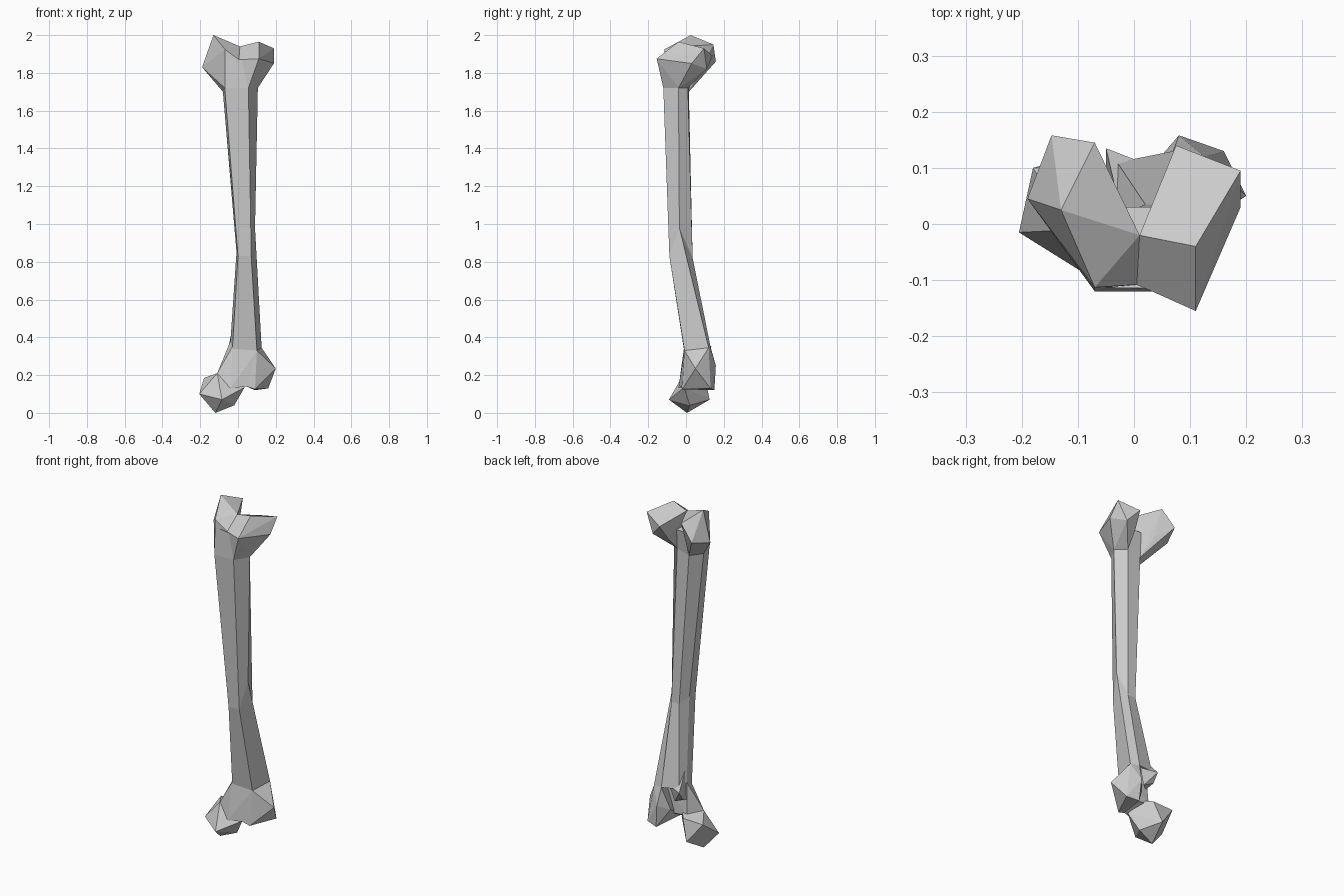
import bpy, bmesh

cube = bpy.data.objects.get("Cube")
if cube:
    bpy.data.objects.remove(cube, do_unlink=True)

# Single bone grey
grey = bpy.data.materials.new("bone_grey")
grey.use_nodes = True
colour = (0.6, 0.6, 0.6, 1)
grey.diffuse_color = colour
grey.node_tree.nodes["Principled BSDF"].inputs["Base Color"].default_value = colour


def finish(name, bm):
    bmesh.ops.recalc_face_normals(bm, faces=bm.faces)
    mesh = bpy.data.meshes.new(name)
    bm.to_mesh(mesh)
    bm.free()
    mesh.materials.append(grey)
    obj = bpy.data.objects.new(name, mesh)
    bpy.context.collection.objects.link(obj)
    return obj


def loft(name, rings):
    """Faceted tube through rings of matching points."""
    bm = bmesh.new()
    loops = [[bm.verts.new(p) for p in ring] for ring in rings]
    for a, b in zip(loops, loops[1:]):
        n = len(a)
        for i in range(n):
            j = (i + 1) % n
            bm.faces.new((a[i], a[j], b[j], b[i]))
    bm.faces.new(loops[0])
    bm.faces.new(loops[-1])
    return finish(name, bm)


def knob(name, points):
    """Chunky faceted lump wrapped around a few corners."""
    bm = bmesh.new()
    verts = [bm.verts.new(p) for p in points]
    hull = bmesh.ops.convex_hull(bm, input=verts)
    loose = set(hull["geom_interior"]) | set(hull["geom_unused"])
    bmesh.ops.delete(bm, geom=[v for v in loose if isinstance(v, bmesh.types.BMVert)],
                     context="VERTS")
    bmesh.ops.dissolve_limit(bm, angle_limit=0.06, verts=bm.verts, edges=bm.edges)
    return finish(name, bm)


# Shaft rings: front pair, right-hand edge, back pair, left-hand edge
neck = [(-.07, -.12, 1.72), (.055, -.12, 1.72), (.105, -.04, 1.72),
        (.05, .01, 1.72), (-.03, .015, 1.70), (-.08, -.05, 1.70)]
loft("shaft", [
    [(-.065, -.113, 1.88), (.04, -.115, 1.865), (.1, -.04, 1.86),
     (.05, .03, 1.84), (-.04, .03, 1.84), (-.075, -.03, 1.86)],
    neck,
    [(0, -.088, .83), (.07, -.088, .83), (.09, -.035, .98),
     (.07, .035, .82), (.02, .035, .82), (-.008, -.02, .85)],
    [(-.03, -.01, .33), (.1, -.008, .33), (.125, .12, .345),
     (.07, .13, .35), (-.03, .11, .36), (-.04, .05, .38)]])

# Upper heads share the dip in the middle of the top
dip, front_dip = (.01, -.02, 1.94), (.005, -.108, 1.87)
knob("upper_left_head", [
    dip, front_dip, (.11, -.04, 1.965), (.19, .095, 1.93), (.075, .14, 1.89),
    (.11, -.155, 1.875), (.19, .03, 1.85), (.14, .11, 1.82), (.06, .08, 1.8),
    neck[1], neck[2], neck[3]])
knob("upper_right_head", [
    dip, front_dip, (-.13, .025, 2), (-.07, .145, 1.95), (-.147, .158, 1.86),
    (-.19, .045, 1.83), (-.07, -.113, 1.925), (-.07, .09, 1.81),
    neck[0], neck[5], neck[4]])

# Lower condyles and the bridge joining them to the shaft
knob("lower_left_condyle", [
    (.1, -.008, .33), (.125, .12, .345), (.07, .13, .35), (.2, .05, .235),
    (.045, -.025, .14), (.09, -.02, .125), (.16, .13, .13), (.09, .15, .12),
    (.08, .158, .25), (.03, .1, .22)])
knob("lower_right_condyle", [
    (-.205, -.015, .1), (-.18, .1, .185), (-.11, -.01, .21), (-.085, -.09, .07),
    (-.12, .005, 0), (-.02, .02, .04), (.035, -.01, .135), (-.09, .125, .07),
    (-.05, .1, .19), (-.02, .06, .2)])
knob("lower_bridge", [
    (-.03, -.01, .35), (.1, -.008, .33), (-.04, .05, .38), (.09, .06, .34),
    (-.11, -.01, .21), (-.04, -.04, .13), (.045, -.025, .14), (.06, .06, .18),
    (-.05, .06, .19)])
knob("back_spur", [
    (-.05, .135, .35), (-.03, .05, .45), (.04, .1, .36), (-.04, .05, .28),
    (.01, .09, .27), (-.05, .1, .3)])
